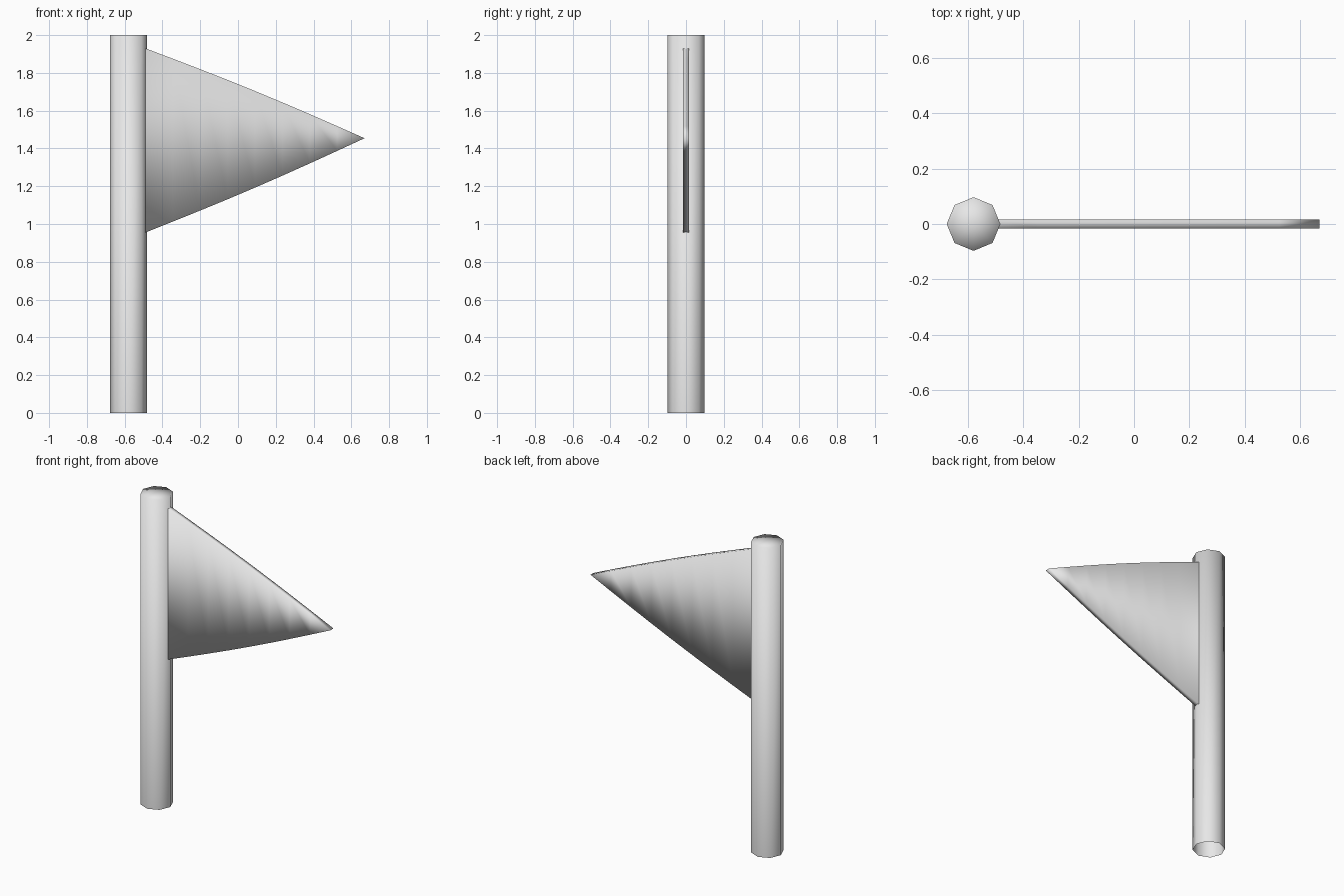
import bpy
import bmesh
import math

cube = bpy.data.objects.get("Cube")
if cube:
    bpy.data.objects.remove(cube, do_unlink=True)

# One plain grey for everything
grey = bpy.data.materials.new("light grey")
grey.use_nodes = True
colour = (0.8, 0.8, 0.8, 1.0)
grey.diffuse_color = colour
grey.node_tree.nodes["Principled BSDF"].inputs["Base Color"].default_value = colour

POLE_X, POLE_R, HEIGHT = -0.58, 0.097, 2.0
HALF_THICK = 0.016


def finish(bm, name):
    """Turn a bmesh into a softly shaded grey object."""
    bmesh.ops.recalc_face_normals(bm, faces=bm.faces)
    for face in bm.faces:
        face.smooth = True
    mesh = bpy.data.meshes.new(name)
    bm.to_mesh(mesh)
    bm.free()
    mesh.materials.append(grey)
    obj = bpy.data.objects.new(name, mesh)
    bpy.context.collection.objects.link(obj)
    return obj


# Pole: eight-sided tube, closed at the top and open at the foot
bm = bmesh.new()
rings = []
for z in (0.0, HEIGHT):
    rings.append([bm.verts.new((POLE_R * math.cos(i * math.pi / 4),
                                POLE_R * math.sin(i * math.pi / 4), z))
                  for i in range(8)])
low, high = rings
centre = bm.verts.new((0, 0, HEIGHT))
for i in range(8):
    j = (i + 1) % 8
    bm.faces.new((low[i], low[j], high[j], high[i]))
    bm.faces.new((high[i], high[j], centre))
pole = finish(bm, "pole")
pole.location.x = POLE_X

# Pennant: slightly bowed edges running from the pole to a point
X0, X1, TIP_Z = -0.49, 0.67, 1.454
TOP_Z, BOTTOM_Z, STEPS = 1.93, 0.955, 8
bm = bmesh.new()
sections = []
for s in range(STEPS):
    t = s / STEPS
    bow = 0.012 * math.sin(math.pi * t)
    x = X0 + (X1 - X0) * t
    top = TOP_Z + (TIP_Z - TOP_Z) * t + bow
    bottom = BOTTOM_Z + (TIP_Z - BOTTOM_Z) * t - bow
    sections.append([bm.verts.new((x, y, z)) for y, z in (
        (-HALF_THICK, bottom), (HALF_THICK, bottom),
        (HALF_THICK, top), (-HALF_THICK, top))])
for a, b in zip(sections, sections[1:]):
    for i in range(4):
        j = (i + 1) % 4
        bm.faces.new((a[i], a[j], b[j], b[i]))

# Pointed end of the pennant
front_tip = bm.verts.new((X1, -HALF_THICK, TIP_Z))
back_tip = bm.verts.new((X1, HALF_THICK, TIP_Z))
fb, bb, bt, ft = sections[-1]
bm.faces.new((fb, front_tip, ft))
bm.faces.new((bb, bt, back_tip))
bm.faces.new((fb, bb, back_tip, front_tip))
bm.faces.new((bt, ft, front_tip, back_tip))
finish(bm, "pennant")
